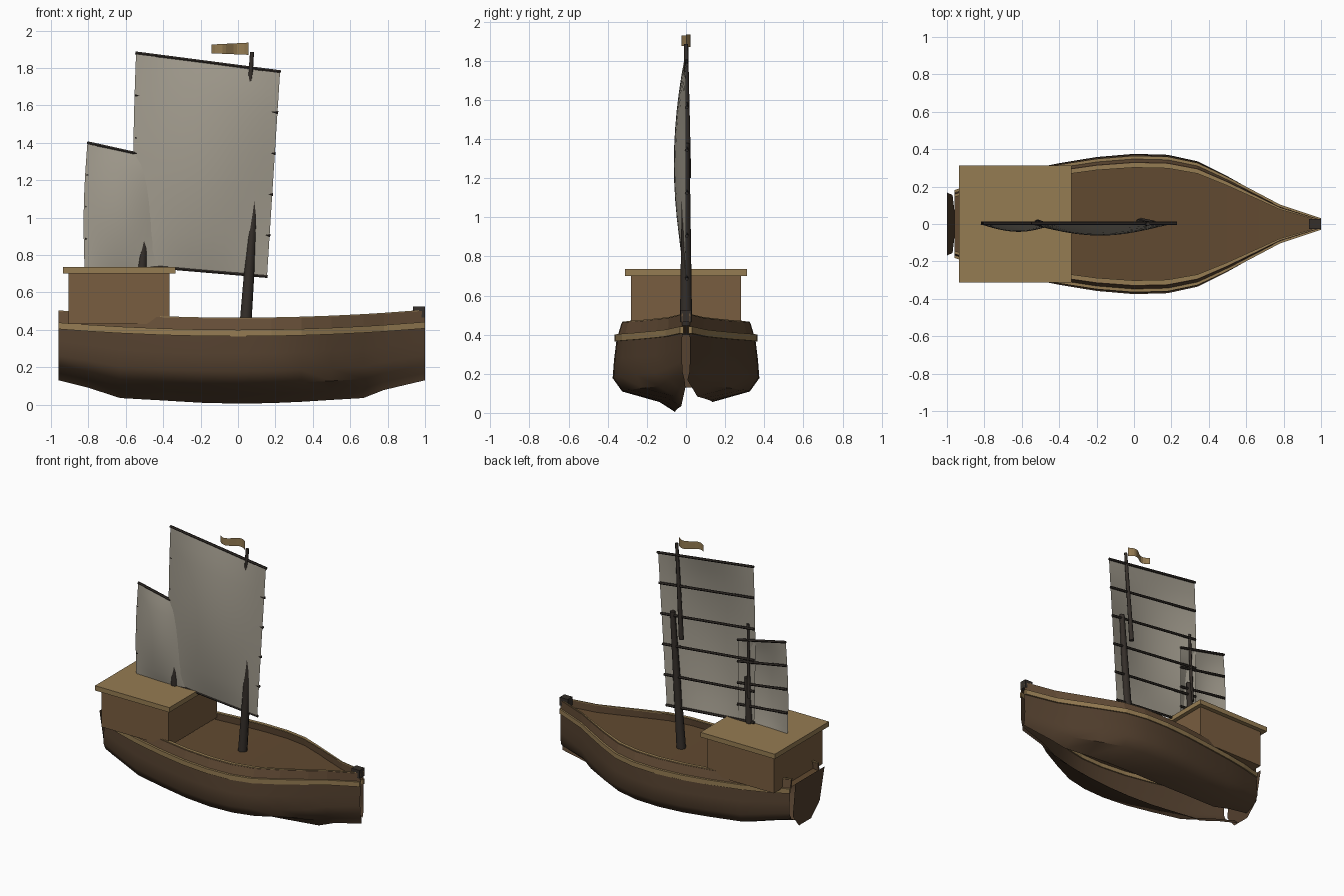
import bpy, bmesh, math
from mathutils import Vector

if "Cube" in bpy.data.objects:
    bpy.data.objects.remove(bpy.data.objects["Cube"])

def mat(name, r, g, b):
    m = bpy.data.materials.new(name)
    m.diffuse_color = (r, g, b, 1)
    m.use_nodes = True
    m.node_tree.nodes["Principled BSDF"].inputs["Base Color"].default_value = m.diffuse_color
    return m

HULL = mat("dark_planks", .085, .05, .027)
BULW = mat("brown_planks", .13, .075, .038)
DECK = mat("deck_wood", .12, .068, .03)
CABIN = mat("cabin_wood", .19, .11, .05)
TAN = mat("light_trim", .30, .20, .085)
SPAR = mat("spar_wood", .035, .028, .023)
SAIL = mat("canvas", .36, .33, .27)

def finish(name, bm, m, smooth=None):
    bmesh.ops.recalc_face_normals(bm, faces=bm.faces)
    me = bpy.data.meshes.new(name)
    bm.to_mesh(me)
    bm.free()
    me.materials.append(m)
    ob = bpy.data.objects.new(name, me)
    bpy.context.collection.objects.link(ob)
    if smooth:
        bpy.context.view_layer.objects.active = ob
        ob.select_set(True)
        bpy.ops.object.shade_smooth_by_angle(angle=math.radians(smooth))
        ob.select_set(False)
    return ob

def loft(name, rows, m, closed=False, smooth=None):
    bm = bmesh.new()
    vs = [[bm.verts.new(p) for p in r] for r in rows]
    n = len(rows[0])
    for a, b in zip(vs, vs[1:]):
        for i in range(n if closed else n - 1):
            j = (i + 1) % n
            bm.faces.new((a[i], a[j], b[j], b[i]))
    if closed:
        bm.faces.new(vs[0])
        bm.faces.new(vs[-1])
    return finish(name, bm, m, smooth)

def box(name, x0, x1, y, z0, z1, m):
    rows = [[(x, -y, z0), (x, y, z0), (x, y, z1), (x, -y, z1)] for x in (x0, x1)]
    return loft(name, rows, m, True)

def pole(name, a, b, r0, r1, m=SPAR, n=8):
    a, b = Vector(a), Vector(b)
    q = (b - a).to_track_quat('Z', 'Y')
    ring = [Vector((math.cos(i * math.tau / n), math.sin(i * math.tau / n), 0)) for i in range(n)]
    return loft(name, [[a + q @ (v * r0) for v in ring], [b + q @ (v * r1) for v in ring]], m, True, 50)

# stations along the hull: x, half width, bottom height
ST = [(-.96, .18, .13), (-.8, .235, .09), (-.63, .28, .035), (-.4, .325, .022),
      (-.2, .358, .01), (0, .375, .005), (.18, .37, .008), (.34, .335, .015),
      (.5, .255, .025), (.67, .16, .035), (.78, .098, .078), (1.0, .02, .13)]

def sheer(x):
    return .365 + .042 * x * x

# hull sides, left one reaching further in, open slot along the bottom
SECTION = [(.95, 1), (.98, .75), (1, .48), (.87, .29), (.36, .14), (.15, 0)]
for side, sec, tag in ((-1, SECTION, "left"), (1, SECTION[:5], "right")):
    loft("hull_" + tag, [[(x, side * w * k, b + t * (sheer(x) - b)) for k, t in sec]
                         for x, w, b in ST], HULL, False, 40)

# trim strips that follow the sheer on both sides: (scale, inward/outward offset, height)
STRIPS = [("wale", TAN, [(.94, -.005, 0), (.94, .012, 0), (.94, .012, .035), (.94, -.005, .035)]),
          ("bulwark", BULW, [(.93, 0, .03), (.865, .005, .095), (.83, 0, .095), (.86, 0, .03)]),
          ("rail", TAN, [(.87, 0, .092), (.87, 0, .1), (.81, -.002, .1), (.81, -.002, .092)])]
for name, m, prof in STRIPS:
    for side, tag in ((-1, "left"), (1, "right")):
        loft(name + "_" + tag, [[(x, side * max(w * k + o, .002), sheer(x) + h) for k, o, h in prof]
                                for x, w, b in ST], m, True)

# deck
loft("deck", [[(x, -w * .91, sheer(x) + .04), (x, w * .91, sheer(x) + .04)] for x, w, b in ST], DECK)

# transom sheet raked aft, with bow block
loft("transom", [[(-.96, -y0, z), (-.96, y0, z)] if z < .2 else [(x, -y0, z), (x, y0, z)]
                 for x, y0, z in ((-.96, .07, .13), (-.97, .155, .23), (-1.0, .168, .48))], HULL)
box("bow_block", .935, 1.0, .027, .465, .525, SPAR)

# stern cabin
box("cabin", -.905, -.365, .28, .43, .705, CABIN)
box("cabin_roof", -.935, -.335, .312, .70, .735, TAN)

# masts, each in two lengths
pole("main_mast_lower", (.038, 0, .40), (.108, 0, 1.38), .032, .018)
pole("main_mast_upper", (.03, .01, 1.2), (.075, 0, 1.885), .017, .011)
pole("mizzen_mast_lower", (-.513, 0, .72), (-.49, 0, 1.06), .025, .016)
pole("mizzen_mast_upper", (-.515, .01, .92), (-.50, 0, 1.45), .012, .009)

def sail(name, tl, tr, bl, br, bulge, battens):
    # bellied canvas and its battens between four (x, z) corners
    tl, tr, bl, br = map(Vector, (tl, tr, bl, br))
    def at(u, v):
        return tl.lerp(tr, u).lerp(bl.lerp(br, u), v)
    n = 12
    rows = []
    for j in range(n + 1):
        row = []
        for i in range(n + 1):
            u, v = i / n, j / n
            p = at(u, v)
            d = bulge * math.sin(math.pi * u) * math.sin(math.pi * v) ** .8 if 0 < v < 1 else 0
            edge = .012 * math.sin(math.pi * v) * (2 * u - 1 if u < .5 else 0)
            row.append((p.x + edge, -d, p.y))
        rows.append(row)
    loft(name, rows, SAIL, False, 60)
    for k in range(battens):
        v = k / (battens - 1)
        a, b = at(-.005, v), at(1.005, v)
        pole(f"{name}_batten_{k + 1}", (a.x, .004, a.y), (b.x, .004, b.y), .009, .009, SPAR, 6)

sail("main_sail", (-.545, 1.88), (.225, 1.78), (-.55, .745), (.155, .685), .062, 6)
sail("mizzen_sail", (-.805, 1.4), (-.42, 1.315), (-.82, .715), (-.42, .69), .042, 5)

# waving pennant
loft("flag", [[(.055 - .197 * t, .025 * math.sin(t * math.tau), 1.87 + .008 * t),
               (.055 - .197 * t, .025 * math.sin(t * math.tau), 1.935 - .01 * t)]
              for t in [i / 10 for i in range(11)]], TAN)
